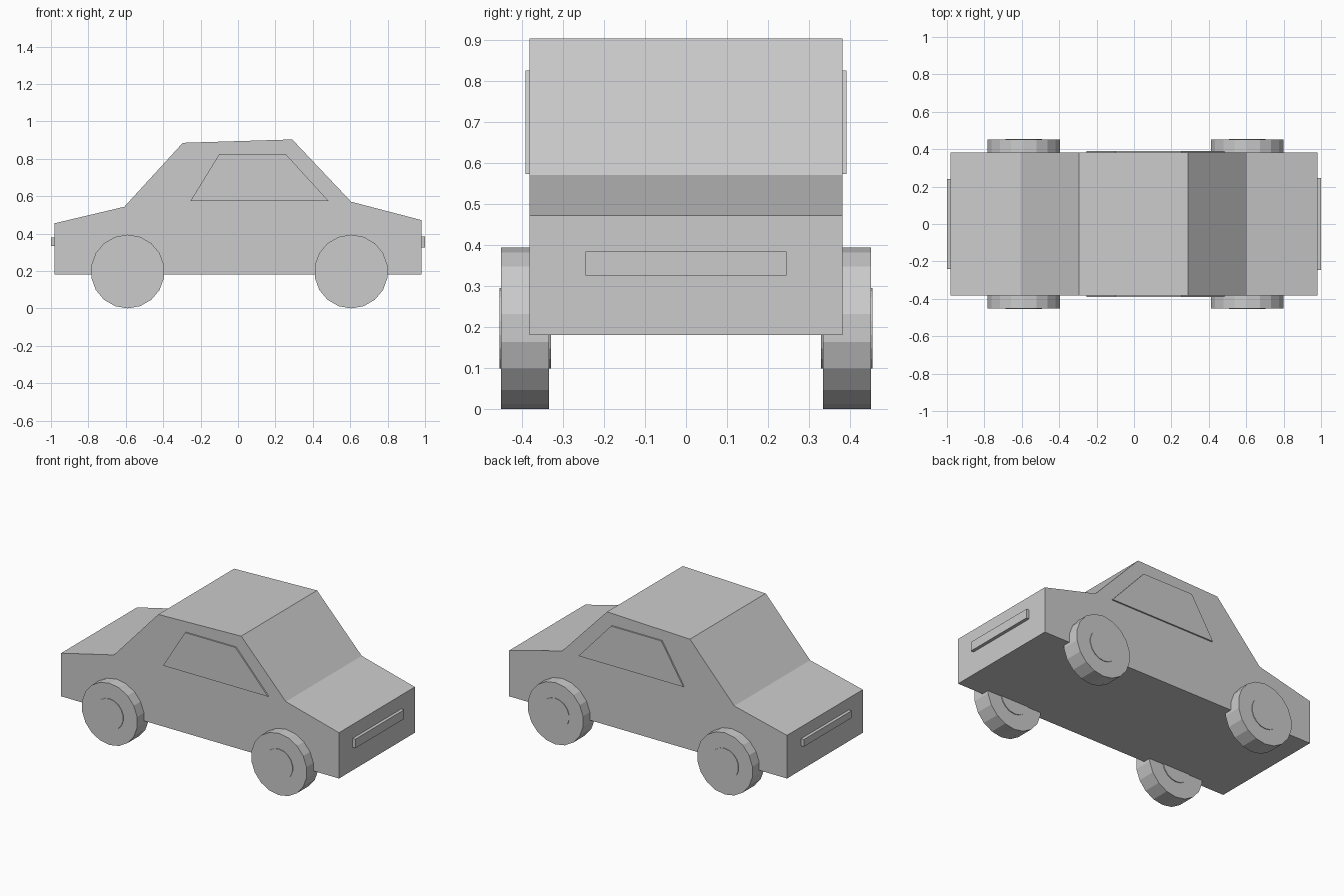
import bpy, bmesh, math
from mathutils import Vector

default = bpy.data.objects.get("Cube")
if default:
    bpy.data.objects.remove(default, do_unlink=True)

grey = bpy.data.materials.new("light grey")
grey.use_nodes = True
COLOUR = (0.6, 0.6, 0.6, 1)
grey.diffuse_color = COLOUR
grey.node_tree.nodes["Principled BSDF"].inputs["Base Color"].default_value = COLOUR


def extrude_side(name, profile, y0, y1):
    """Extrude an x-z outline from y0 to y1 into a closed, flat-shaded solid."""
    bm = bmesh.new()
    face = bm.faces.new([bm.verts.new((x, y0, z)) for x, z in profile])
    moved = bmesh.ops.extrude_face_region(bm, geom=[face])["geom"]
    verts = [v for v in moved if isinstance(v, bmesh.types.BMVert)]
    bmesh.ops.translate(bm, vec=Vector((0, y1 - y0, 0)), verts=verts)
    bmesh.ops.recalc_face_normals(bm, faces=bm.faces)
    mesh = bpy.data.meshes.new(name)
    bm.to_mesh(mesh)
    bm.free()
    mesh.materials.append(grey)
    obj = bpy.data.objects.new(name, mesh)
    bpy.context.collection.objects.link(obj)
    return obj


def ring(x, z, radius, sides=18):
    """Regular outline with one corner pointing straight up."""
    angles = [math.pi / 2 + math.tau * i / sides for i in range(sides)]
    return [(x + radius * math.cos(a), z + radius * math.sin(a)) for a in angles]


def box_outline(x0, x1, z0, z1):
    return [(x0, z0), (x1, z0), (x1, z1), (x0, z1)]


# Body with sloping bonnet, cabin and boot
WIDTH = 0.382
extrude_side("body", [(-0.98, 0.18), (0.98, 0.18), (0.98, 0.472), (0.605, 0.57),
                      (0.29, 0.903), (-0.295, 0.885), (-0.608, 0.543), (-0.98, 0.455)],
             -WIDTH, WIDTH)

# Raised end plates
extrude_side("nose_plate", box_outline(0.97, 1.0, 0.326, 0.384), -0.245, 0.245)
extrude_side("tail_plate", box_outline(-1.0, -0.97, 0.334, 0.38), -0.24, 0.24)

# Side windows, wheels and hubs
window = [(-0.255, 0.573), (0.485, 0.573), (0.255, 0.825), (-0.1, 0.825)]
RADIUS = 0.197
for side, sign in (("near", -1), ("far", 1)):
    extrude_side(f"{side}_window", window, sign * (WIDTH - 0.002), sign * 0.391)
    for end, x in (("front", 0.605), ("rear", -0.59)):
        extrude_side(f"{side}_{end}_wheel", ring(x, RADIUS, RADIUS), sign * 0.334, sign * 0.451)
        extrude_side(f"{side}_{end}_hub", ring(x, RADIUS, RADIUS / 2), sign * 0.329, sign * 0.455)
